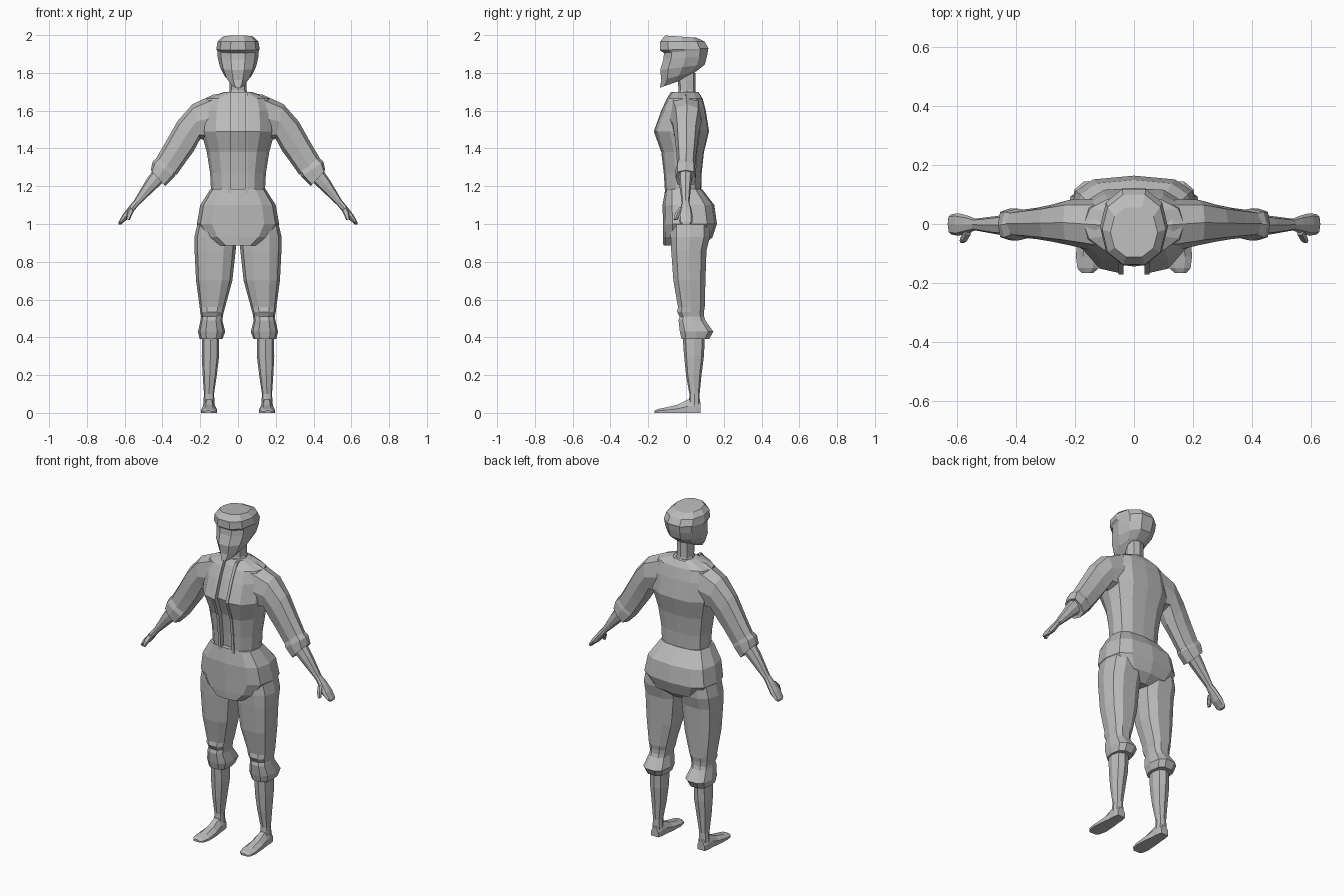
import bpy, bmesh, math

grey = bpy.data.materials.new("plain grey")
grey.diffuse_color = (0.5, 0.5, 0.5, 1)


def ring(xa, za, xb, zb, y0, y1, n=8, p=0.8, tilt=0.0):
    """Rounded section between two points in the xz plane, spanning y0..y1."""
    pts = []
    for i in range(n):
        a = 2 * math.pi * i / n
        c, s = math.cos(a), math.sin(a)
        c = math.copysign(abs(c) ** p, c) if abs(c) > 1e-6 else 0
        s = math.copysign(abs(s) ** p, s) if abs(s) > 1e-6 else 0
        pts.append(((xa + xb) / 2 + c * (xb - xa) / 2,
                    (y0 + y1) / 2 + s * (y1 - y0) / 2,
                    (za + zb) / 2 + c * (zb - za) / 2 + s * tilt / 2))
    return pts


def loft(name, rings, closed=True, mirror=False):
    bm = bmesh.new()
    rows = [[bm.verts.new(p) for p in r] for r in rings]
    n = len(rows[0])
    for a, b in zip(rows, rows[1:]):
        for i in range(n if closed else n - 1):
            j = (i + 1) % n
            bm.faces.new((a[i], a[j], b[j], b[i]))
    if closed:
        bm.faces.new(rows[0])
        bm.faces.new(rows[-1])
    bmesh.ops.recalc_face_normals(bm, faces=bm.faces)
    me = bpy.data.meshes.new(name)
    bm.to_mesh(me)
    bm.free()
    me.materials.append(grey)
    ob = bpy.data.objects.new(name, me)
    bpy.context.collection.objects.link(ob)
    if mirror:
        ob.modifiers.new("mirror", 'MIRROR').use_mirror_merge = False
    return ob


def level(z, w, y0, y1, **k):
    return ring(-w, z, w, z, y0, y1, **k)


# Head: tilted sections, with the hair fringe stepping out over the face
head = [(1.745, .035, -.142, .00, .05), (1.785, .072, -.135, .06, .05),
        (1.83, .095, -.142, .105, .03), (1.88, .107, -.125, .117, .02),
        (1.915, .11, -.122, .123, .02), (1.925, .115, -.144, .125, .01),
        (1.965, .108, -.143, .105, .00), (1.992, .08, -.115, .06, -.012)]
loft("head", [level(z, w, a, b, n=10, p=.9, tilt=t) for z, w, a, b, t in head])
loft("neck", [level(1.66, .065, -.05, .06), level(1.71, .045, -.04, .05),
              level(1.80, .045, -.045, .05)])

# Jacket: open at the front, wrapped round a slightly smaller shirt
torso = [(1.165, .142, -.108, .08), (1.27, .148, -.115, .083),
         (1.38, .165, -.128, .095), (1.49, .195, -.168, .122),
         (1.60, .19, -.128, .105), (1.665, .17, -.098, .088),
         (1.70, .07, -.078, .065)]


def jacket_half(z, w, f, b):
    return [(max(.042, 0), f, z), (.6 * w, f * .9, z), (.9 * w, f * .5, z), (w, 0, z),
            (.88 * w, b * .6, z), (.52 * w, b * .95, z)]


rows = []
for z, w, f, b in torso:
    half = jacket_half(z, w, f, b)
    rows.append(half + [(0, b, z)] + [(-x, y, zz) for x, y, zz in reversed(half)])
jacket = loft("jacket", rows, closed=False)
solid = jacket.modifiers.new("cloth", 'SOLIDIFY')
solid.thickness, solid.offset = .012, -1
loft("shirt", [level(z, w * .88, f + .024, b - .012, n=12, p=.65)
               for z, w, f, b in torso])

# Raised edges along the jacket opening
edge = []
for z, w, f, b in torso:
    edge.append([(.036, f - .003, z), (.052, f - .003, z),
                 (.052, f + .025, z), (.036, f + .025, z)])
loft("jacket_edge", edge, mirror=True)

# Hips, with the front flap overhanging the legs
hips = [(.885, .10, -.12, .09), (.93, .17, -.122, .14), (1.00, .218, -.122, .164),
        (1.10, .20, -.124, .15), (1.185, .146, -.11, .085)]
loft("hips", [level(z, w, a, b, n=12, p=.65) for z, w, a, b in hips])

# Trouser legs with gathered knee cuffs
leg = [(1.0, .01, .215, -.085, .13), (.93, .008, .231, -.085, .13),
       (.86, .012, .23, -.082, .112), (.70, .03, .222, -.07, .106),
       (.56, .068, .203, -.045, .102), (.535, .075, .20, -.05, .098),
       (.51, .08, .195, -.036, .098), (.49, .083, .198, -.042, .105),
       (.43, .068, .212, -.036, .148), (.39, .082, .202, -.026, .125)]
loft("trouser_leg", [ring(a, z, b, z, c, d, n=10, p=.75) for z, a, b, c, d in leg],
     mirror=True)
calf = [(.41, .1, .19, -.018, .10), (.30, .1, .192, -.01, .095),
        (.20, .112, .187, .0, .082), (.10, .127, .18, .018, .072),
        (.03, .122, .185, .015, .074)]
loft("calf", [ring(a, z, b, z, c, d) for z, a, b, c, d in calf], mirror=True)

# Feet: flat soles, domed tops, sections running from heel to toe
foot = [(.078, .13, .178, .055), (.05, .122, .184, .075), (.01, .12, .186, .07),
        (-.04, .113, .192, .045), (-.11, .11, .197, .028), (-.15, .12, .192, .02),
        (-.166, .138, .178, .012)]
loft("foot", [[(a, y, 0), (b, y, 0), (b, y, h * .5), (b * .72 + a * .28, y, h),
               (a * .72 + b * .28, y, h), (a, y, h * .5)] for y, a, b, h in foot],
     mirror=True)

# Sleeves: upper and lower outline points, then depth
sleeve = [(.06, 1.695, .09, 1.50, -.075, .065), (.13, 1.685, .15, 1.44, -.09, .085),
          (.24, 1.635, .20, 1.45, -.072, .082), (.32, 1.545, .235, 1.385, -.06, .066),
          (.385, 1.43, .265, 1.345, -.052, .056), (.435, 1.345, .325, 1.26, -.046, .048)]
loft("sleeve", [ring(*s, p=.75) for s in sleeve], mirror=True)
cuff = [(.428, 1.352, .325, 1.275, -.045, .045), (.452, 1.33, .335, 1.25, -.056, .052),
        (.462, 1.285, .385, 1.20, -.055, .052), (.448, 1.28, .39, 1.21, -.045, .042)]
loft("sleeve_cuff", [ring(*s, p=.65) for s in cuff], mirror=True)

# Forearms, hands and thumbs
arm = [(.44, 1.30, .38, 1.235, -.04, .034), (.485, 1.235, .435, 1.185, -.036, .028),
       (.55, 1.125, .525, 1.10, -.022, .018), (.575, 1.095, .55, 1.07, -.03, .028),
       (.61, 1.05, .578, 1.03, -.04, .036), (.632, 1.01, .605, 1.01, -.036, .034),
       (.632, .998, .618, .998, -.022, .024)]
loft("forearm_and_hand", [ring(*s) for s in arm], mirror=True)
thumb = [(.575, 1.09, .55, 1.07, -.04, -.005), (.588, 1.06, .562, 1.045, -.06, -.03),
         (.592, 1.025, .574, 1.02, -.066, -.046)]
loft("thumb", [ring(*s, n=6) for s in thumb], mirror=True)
